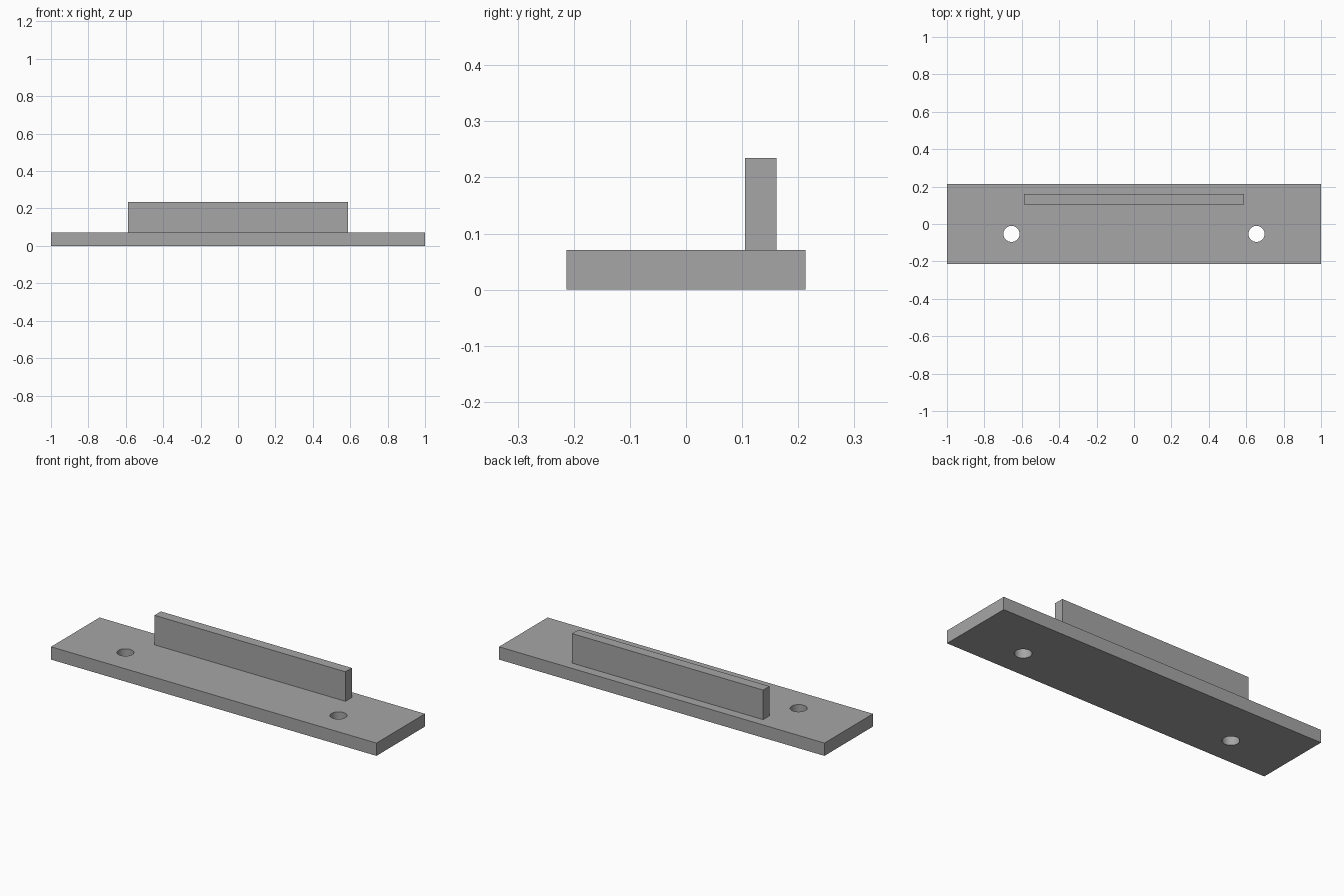
import bpy

default = bpy.data.objects.get("Cube")
if default:
    bpy.data.objects.remove(default, do_unlink=True)

grey = bpy.data.materials.new("plain grey")
grey.use_nodes = True
grey.diffuse_color = (0.38, 0.38, 0.38, 1)
grey.node_tree.nodes["Principled BSDF"].inputs["Base Color"].default_value = grey.diffuse_color


def box(name, low, high):
    """Axis-aligned block between two corners."""
    centre = [(a + b) / 2 for a, b in zip(low, high)]
    bpy.ops.mesh.primitive_cube_add(size=1, location=centre)
    ob = bpy.context.object
    ob.name = name
    ob.scale = [b - a for a, b in zip(low, high)]
    bpy.ops.object.transform_apply(location=False, rotation=False, scale=True)
    ob.data.materials.append(grey)
    return ob


# Flat base and the upright rib near its back edge
plate = box("base_plate", (-1, -0.213, 0), (1, 0.213, 0.071))
rib = box("upright_rib", (-0.587, 0.105, 0.071), (0.587, 0.161, 0.235))

# Two round screw holes through the base
for side, x in (("right", -0.655), ("left", 0.655)):
    bpy.ops.mesh.primitive_cylinder_add(vertices=48, radius=0.043, depth=0.3,
                                        location=(x, -0.053, 0.035))
    cutter = bpy.context.object
    cutter.name = side + "_hole_cutter"
    cutter.data.materials.append(grey)
    hole = plate.modifiers.new(side + "_hole", 'BOOLEAN')
    hole.operation = 'DIFFERENCE'
    hole.solver = 'EXACT'
    hole.object = cutter
    bpy.ops.object.select_all(action='DESELECT')
    plate.select_set(True)
    bpy.context.view_layer.objects.active = plate
    bpy.ops.object.modifier_apply(modifier=hole.name)
    bpy.data.objects.remove(cutter, do_unlink=True)

# Smooth hole walls, crisp edges
bpy.ops.object.shade_smooth_by_angle()
